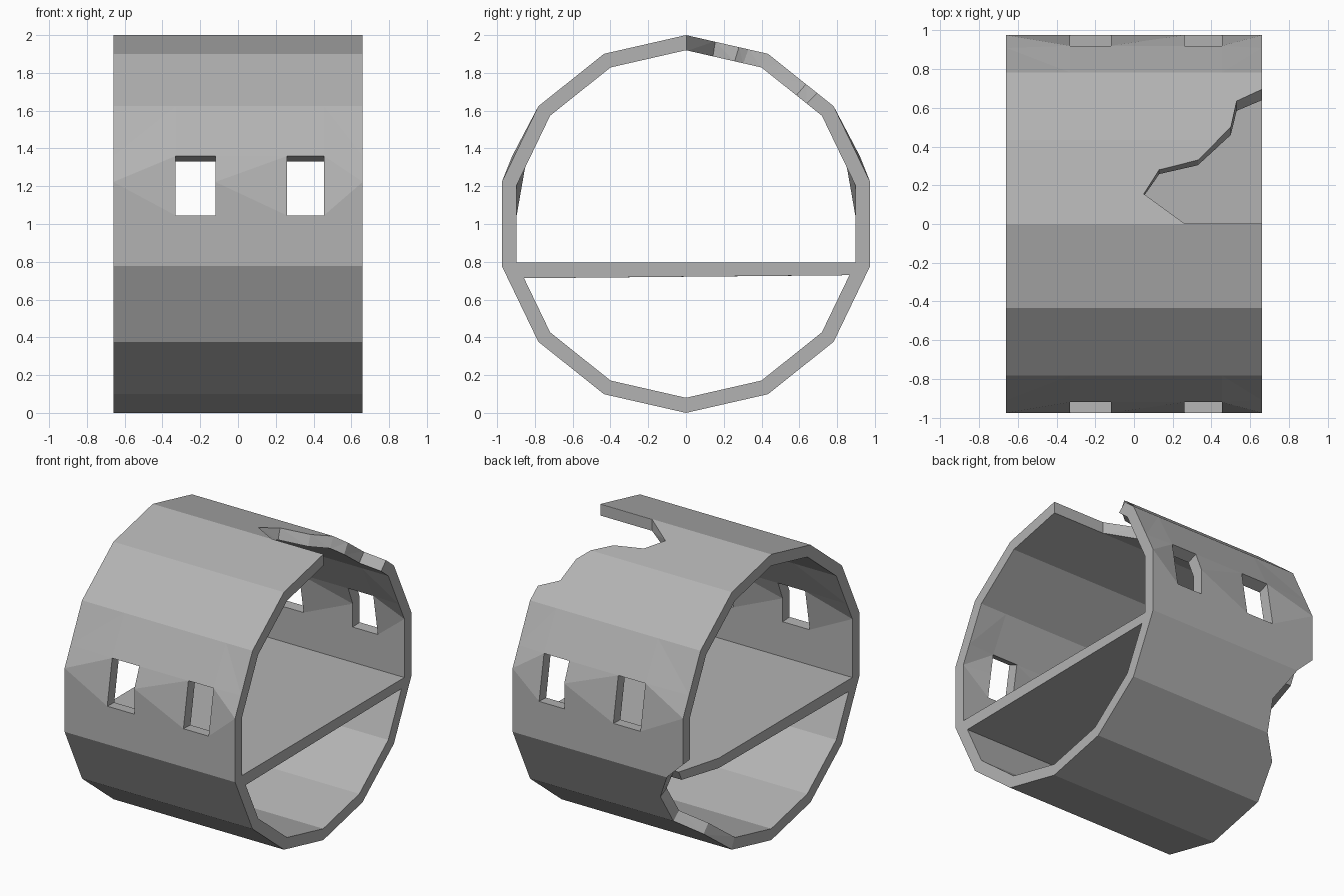
import bpy, bmesh, math

if "Cube" in bpy.data.objects:
    bpy.data.objects.remove(bpy.data.objects["Cube"])

HALF = 0.66          # half length along x
INNER = 0.92         # inner radius / outer radius
SIDES = 14
WIN_TOP, WIN_LOW = 1.36, 1.045
COLS = [-HALF, -0.33, -0.12, 0.26, 0.455, HALF]
RING = [(math.sin(2 * math.pi * k / SIDES), 1 + math.cos(2 * math.pi * k / SIDES))
        for k in range(SIDES)]

grey = bpy.data.materials.new("grey")
grey.diffuse_color = (0.45, 0.45, 0.45, 1)
grey.use_nodes = True
grey.node_tree.nodes["Principled BSDF"].inputs["Base Color"].default_value = grey.diffuse_color


def to_object(bm, name):
    mesh = bpy.data.meshes.new(name)
    bmesh.ops.recalc_face_normals(bm, faces=bm.faces)
    bm.to_mesh(mesh)
    bm.free()
    mesh.materials.append(grey)
    ob = bpy.data.objects.new(name, mesh)
    bpy.context.collection.objects.link(ob)
    return ob


def radial(p, s):
    """Scale a point about the tube axis."""
    return (p[0], p[1] * s, 1 + (p[2] - 1) * s)


def ring_profile():
    """Outer polygon with extra rows at the window edges: (y, z, tag)."""
    rows = []
    for k, (y, z) in enumerate(RING):
        rows.append((y, z, "mid" if k in (3, 11) else ""))
        y2, z2 = RING[(k + 1) % SIDES]
        cut = {2: WIN_TOP, 3: WIN_LOW, 10: WIN_LOW, 11: WIN_TOP}.get(k)
        if cut:
            t = (cut - z) / (z2 - z)
            rows.append((y + (y2 - y) * t, cut, "top" if cut == WIN_TOP else "low"))
    return rows


def build_shell():
    rows = ring_profile()
    n = len(rows)
    bm = bmesh.new()
    grid, dented = [], set()
    for j, (y, z, tag) in enumerate(rows):
        line = []
        full = 3 if y > 0 else 2          # window side that keeps its bend
        for i, x in enumerate(COLS):
            yy = y
            if 0 < i < 5:
                if tag == "top":
                    yy = math.copysign(0.92, y)
                elif tag == "mid" and i != full:
                    yy = math.copysign(0.944, y)
                    dented.add((j, i))
            line.append(bm.verts.new((x, yy, z)))
        grid.append(line)
    for j in range(n):
        k = (j + 1) % n
        near_window = "mid" in (rows[j][2], rows[k][2])
        for i in range(5):
            if near_window and i in (1, 3):
                continue                   # window opening
            a, b, c, d = grid[j][i], grid[j][i + 1], grid[k][i + 1], grid[k][i]
            if near_window:
                # split from the undented middle point to the window corner
                m = j if rows[j][2] == "mid" else k
                left_full = (m, i) not in dented
                if (m == j) == left_full:
                    bm.faces.new((a, b, c)), bm.faces.new((a, c, d))
                else:
                    bm.faces.new((a, b, d)), bm.faces.new((b, c, d))
            else:
                bm.faces.new((a, b, c, d))
    # inner skin and the walls joining both skins
    border = [e.verts[:] for e in bm.edges if e.is_boundary]
    inner = {v: bm.verts.new(radial(v.co, INNER)) for v in bm.verts[:]}
    for f in bm.faces[:]:
        bm.faces.new([inner[v] for v in reversed(f.verts)])
    for a, b in border:
        bm.faces.new((a, b, inner[b], inner[a]))
    bmesh.ops.triangulate(bm, faces=bm.faces[:])
    return to_object(bm, "tube_shell")


def break_out(shell, outline, name):
    """Cut a ragged notch whose sides point at the tube axis."""
    bm = bmesh.new()
    layers = [[bm.verts.new(radial(p, s)) for p in outline]
              for s in (0.65, 0.916, 1.004, 1.3)]
    n = len(outline)
    bm.faces.new(layers[0])
    bm.faces.new(layers[-1])
    for lo, hi in zip(layers, layers[1:]):
        for i in range(n):
            k = (i + 1) % n
            bm.faces.new((lo[i], lo[k], hi[k], hi[i]))
    bmesh.ops.triangulate(bm, faces=bm.faces[:])
    cutter = to_object(bm, name)
    cutter.hide_render = True
    mod = shell.modifiers.new(name, 'BOOLEAN')
    mod.operation = 'DIFFERENCE'
    mod.solver = 'EXACT'
    mod.object = cutter
    bpy.context.view_layer.objects.active = shell
    bpy.ops.object.modifier_apply(modifier=name)
    bpy.data.objects.remove(cutter)


def roof_z(y):
    """Height of the outer surface at y, on the roof."""
    for (y0, z0), (y1, z1) in zip(RING[:4], RING[1:4]):
        if y <= y1:
            return z0 + (z1 - z0) * (y - y0) / (y1 - y0)


shell = build_shell()

# ragged opening in the roof at the right end
roof = [(0.8, 0.003), (0.26, 0.003), (0.05, 0.155), (0.13, 0.28), (0.33, 0.33),
        (0.434, 0.434), (0.50, 0.50), (0.53, 0.635), (0.66, 0.695), (0.8, 0.755)]
break_out(shell, [(x, y, roof_z(y)) for x, y in roof], "roof_cutter")

# ragged opening low on the back at the left end
low = [(-0.66, 0.975, 0.90), (-0.535, 0.975, 0.78), (-0.415, 0.875, 0.573),
       (-0.45, 0.782, 0.377), (-0.595, 0.655, 0.275), (-0.66, 0.44, 0.105),
       (-0.8, 0.44, 0.105), (-0.8, 0.782, 0.377), (-0.8, 0.975, 0.90)]
break_out(shell, low, "low_cutter")

# floor plate across the tube, its left back corner broken off
top_z = 1 + (RING[4][1] - 1) * INNER
edge_y = RING[4][0] * INNER
plan = [(-HALF, -edge_y), (HALF, -edge_y), (HALF, edge_y), (-0.572, edge_y), (-HALF, 0.58)]
bm = bmesh.new()
top, bottom = [], []
for x, y in plan:
    z = 0.721 + 0.009 * y                        # underside tilts slightly
    limit = edge_y - 0.4815 * (top_z - z)        # follows the shell wall
    top.append(bm.verts.new((x, y, top_z)))
    bottom.append(bm.verts.new((x, max(-limit, min(limit, y)), z)))
bm.faces.new(top)
bm.faces.new(bottom)
for i in range(len(plan)):
    k = (i + 1) % len(plan)
    bm.faces.new((top[i], top[k], bottom[k], bottom[i]))
to_object(bm, "floor")
